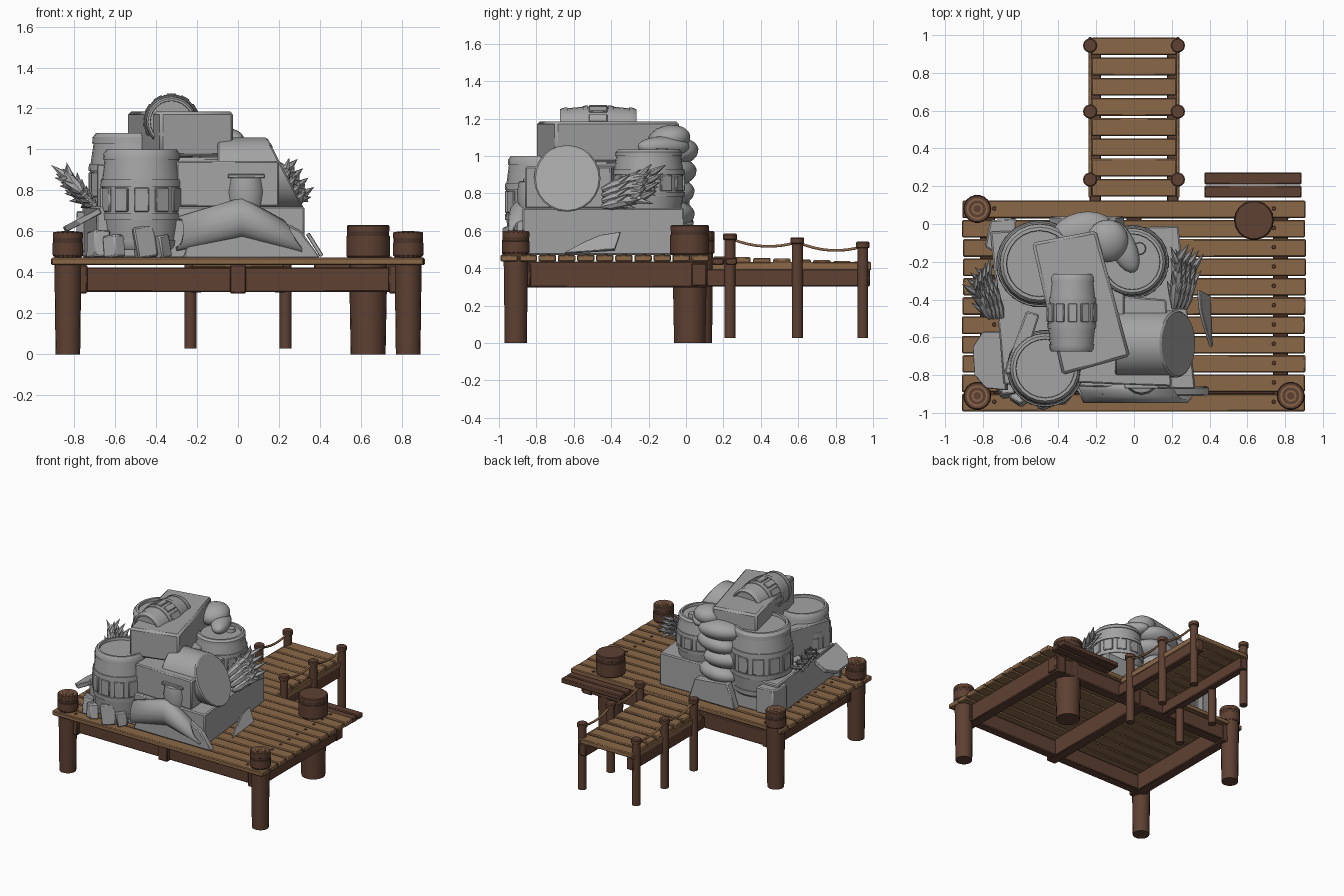
import bpy, bmesh, math, random
from mathutils import Vector, Matrix

if "Cube" in bpy.data.objects:
    bpy.data.objects.remove(bpy.data.objects["Cube"])

random.seed(4)


def material(name, rgb):
    m = bpy.data.materials.new(name)
    m.diffuse_color = (*rgb, 1)
    m.use_nodes = True
    m.node_tree.nodes["Principled BSDF"].inputs["Base Color"].default_value = m.diffuse_color
    return m


PLANK = material("plank_brown", (0.26, 0.14, 0.066))
DARK = material("dark_wood", (0.112, 0.052, 0.032))
BAND = material("post_band_brown", (0.075, 0.036, 0.023))
GREY = material("cargo_grey", (0.37, 0.37, 0.37))


def add(name, bm, mat, bevel=0):
    bmesh.ops.recalc_face_normals(bm, faces=bm.faces)
    me = bpy.data.meshes.new(name)
    bm.to_mesh(me)
    bm.free()
    me.materials.append(mat)
    ob = bpy.data.objects.new(name, me)
    bpy.context.collection.objects.link(ob)
    if bevel:
        b = ob.modifiers.new("bevel", 'BEVEL')
        b.width, b.segments = bevel, 1
    return ob


def box(name, x, y, z, mat, bevel=0.006):
    bm = bmesh.new()
    bmesh.ops.create_cube(bm, size=1)
    for v in bm.verts:
        v.co = [(a + b) / 2 + c * (b - a) for (a, b), c in zip((x, y, z), v.co)]
    return add(name, bm, mat, bevel)


def prism(name, pts, h, mat, place=None, bevel=0.008):
    """Extrude a flat outline upward by h, then place it."""
    bm = bmesh.new()
    face = bm.faces.new([bm.verts.new((x, y, 0)) for x, y in pts])
    ext = bmesh.ops.extrude_face_region(bm, geom=[face])
    for v in ext["geom"]:
        if isinstance(v, bmesh.types.BMVert):
            v.co.z += h
    if place:
        bm.transform(place)
    return add(name, bm, mat, bevel)


def lathe(name, profile, mat, place, seg=20):
    """Revolve (radius, height) points about z, closing both ends."""
    bm = bmesh.new()
    rings = [[bm.verts.new((r * math.cos(i * math.tau / seg), r * math.sin(i * math.tau / seg), z))
              for i in range(seg)] for r, z in profile]
    for a, b in zip(rings, rings[1:]):
        for i in range(seg):
            j = (i + 1) % seg
            bm.faces.new((a[i], a[j], b[j], b[i]))
    bm.faces.new(rings[0])
    bm.faces.new(rings[-1])
    bm.transform(place)
    return add(name, bm, mat)


def at(x, y, z, rx=0, ry=0, rz=0):
    return (Matrix.Translation((x, y, z)) @ Matrix.Rotation(math.radians(rz), 4, 'Z')
            @ Matrix.Rotation(math.radians(ry), 4, 'Y') @ Matrix.Rotation(math.radians(rx), 4, 'X'))


def blob(name, loc, size, rz=0, rx=0):
    bm = bmesh.new()
    bmesh.ops.create_icosphere(bm, subdivisions=3, radius=1)
    bm.transform(at(*loc, rx, 0, rz) @ Matrix.Diagonal((*size, 1)))
    return add(name, bm, GREY)


# Main deck planks with nail heads
pitch = 1.125 / 11
for i in range(11):
    y0 = -0.992 + i * pitch
    e = random.uniform(-0.004, 0.004)
    box("deck_plank", (-0.908 + e, 0.908 + e), (y0, y0 + pitch - 0.009), (0.436, 0.472), PLANK)
    for x in (-0.74, 0.74):
        lathe("deck_nail", [(0.011, 0), (0.009, 0.005)], DARK, at(x, y0 + pitch / 2, 0.472), 8)

# Beam frame below the deck
box("front_beam", (-0.83, 0.83), (-0.90, -0.83), (0.305, 0.425), DARK)
box("back_beam", (-0.83, 0.83), (0.03, 0.11), (0.305, 0.425), DARK)
for x in (-0.775, 0, 0.775):
    box("cross_beam", (x - 0.04, x + 0.04), (-0.93, 0.115), (0.298, 0.437), DARK)


# Mooring posts with a banded cap
def post(name, x, y, r0, r1, top, cap):
    lathe(name, [(r0, 0), (r1 * 0.95, 0.42), (r1 * 0.95, top - cap)], DARK, at(x, y, 0), 18)
    lathe(name + "_cap", [(r1, top - cap), (r1 * 1.08, top - cap + 0.008), (r1 * 1.08, top - 0.055),
                          (r1, top - 0.05), (r1, top - 0.035), (r1 * 1.06, top - 0.03),
                          (r1 * 1.06, top - 0.006), (r1, top)], DARK, at(x, y, 0), 18)
    lathe(name + "_band", [(r1 * 1.05, top - 0.055), (r1 * 1.05, top - 0.03)], BAND, at(x, y, 0), 18)


for x, y in ((-0.83, -0.91), (0.83, -0.91), (-0.83, 0.08)):
    post("corner_post", x, y, 0.06, 0.069, 0.598, 0.12)
    for r, h in ((0.056, 0.002), (0.030, 0.004)):
        lathe("post_ring", [(r, 0), (r, h)], PLANK, at(x, y, 0.598), 18)
        lathe("post_ring_gap", [(r - 0.01, 0), (r - 0.01, h + 0.001)], DARK, at(x, y, 0.598), 18)
post("large_post", 0.635, 0.02, 0.085, 0.098, 0.632, 0.16)

# Dark side step behind the large post
for y in (0.14, 0.21):
    box("side_step_plank", (0.372, 0.888), (y, y + 0.063), (0.418, 0.455), DARK)

# Narrow walkway, sloping slightly down
for i in range(8):
    y0 = 0.145 + i * 0.107
    z = 0.463 - 0.028 * i / 7
    box("walkway_plank", (-0.225, 0.225), (y0, y0 + 0.094), (z - 0.038, z), PLANK)
for s in (-1, 1):
    box("walkway_beam", (s * 0.205 - 0.03, s * 0.205 + 0.03), (0.10, 0.985), (0.303, 0.396), DARK)
    box("walkway_edge", (s * 0.232 - 0.008, s * 0.232 + 0.008), (0.14, 0.99), (0.39, 0.432), PLANK, 0.003)
    tops = [(0.235, 0.585), (0.595, 0.565), (0.945, 0.542)]
    for y, t in tops:
        lathe("rail_post", [(0.030, 0.028), (0.030, t - 0.035), (0.038, t - 0.03), (0.038, t - 0.006),
                            (0.032, t)], DARK, at(s * 0.232, y, 0), 14)
    for (ya, za), (yb, zb) in zip(tops, tops[1:]):
        cu = bpy.data.curves.new("rail_rope", 'CURVE')
        cu.dimensions, cu.bevel_depth, cu.bevel_resolution = '3D', 0.008, 1
        sp = cu.splines.new('POLY')
        sp.points.add(8)
        for k, p in enumerate(sp.points):
            t = k / 8
            p.co = (s * 0.232, ya + (yb - ya) * t, za + (zb - za) * t - 0.025 - 0.13 * t * (1 - t), 1)
        cu.materials.append(PLANK)
        bpy.context.collection.objects.link(bpy.data.objects.new("rail_rope", cu))

# Crates of the cargo pile
prism("bottom_crate", [(-0.69, -0.85), (0.325, -0.875), (0.235, -0.01), (-0.76, -0.04)], 0.25, GREY, at(0, 0, 0.472))
prism("middle_crate", [(-0.30, -0.84), (0.20, -0.86), (0.17, -0.40), (-0.30, -0.36)], 0.225, GREY, at(0, 0, 0.72))
prism("inner_crate", [(-0.45, -0.62), (-0.05, -0.62), (-0.05, -0.1), (-0.45, -0.1)], 0.25, GREY, at(0, 0, 0.71))
prism("top_crate", [(-0.54, -0.10), (-0.20, -0.035), (-0.02, -0.70), (-0.38, -0.80)], 0.22, GREY, at(0, 0, 0.965), 0.015)


# Barrels with bulging staves, hoops and recessed lids
def barrel(name, r, h, place):
    pr = [(r * 0.86, 0), (r * 0.93, h * 0.04), (r * 0.94, h * 0.1), (r * 0.91, h * 0.1), (r * 0.975, h * 0.3),
          (r * 1.01, h * 0.3), (r * 1.02, h * 0.37), (r * 0.985, h * 0.37)]
    pr += [(a, h - b) for a, b in reversed(pr)]
    lathe(name, [(r * 0.78, 0.02), (r * 0.8, 0)] + pr + [(r * 0.78, h), (r * 0.77, h - 0.02)], GREY, place, 24)
    for i in range(12):
        a = i * math.tau / 12
        bm = bmesh.new()
        bmesh.ops.create_cube(bm, size=1)
        bm.transform(place @ Matrix.Rotation(a, 4, 'Z') @ Matrix.Translation((r * 0.97, 0, h / 2))
                     @ Matrix.Diagonal((0.02, r * 0.36, h * 0.24, 1)))
        add(name + "_stave", bm, GREY, 0.004)


barrel("front_barrel", 0.2, 0.49, at(-0.47, -0.765, 0.51))
barrel("back_left_barrel", 0.225, 0.50, at(-0.50, -0.21, 0.58))
barrel("back_right_barrel", 0.19, 0.36, at(-0.01, -0.20, 0.675))
barrel("top_barrel", 0.132, 0.41, at(-0.325, -0.265, 1.135, 90, 0, 0))
lathe("barrel_plug", [(0.035, 0), (0.03, 0.03)], GREY, at(0.03, -0.13, 1.01), 12)

# Thick log with a slanted cut end
bm = bmesh.new()
bmesh.ops.create_cone(bm, cap_ends=True, segments=24, radius1=0.178, radius2=0.178, depth=1)
for v in bm.verts:
    y, z = v.co.x - 0.635, v.co.y + 0.88
    v.co = (-0.10 if v.co.z < 0 else 0.235 - 0.52 * (z - 0.88), y, z)
add("slanted_log", bm, GREY, 0.008)

# Small keg set into the middle crate front
lathe("small_keg", [(0.085, 0), (0.095, 0.07), (0.085, 0.14), (0.07, 0.145)], GREY, at(0.04, -0.81, 0.722), 16)
box("keg_slot", (-0.05, 0.13), (-0.872, -0.84), (0.86, 0.88), GREY, 0.004)

# Rolled sheet leaning on the front of the pile
bm = bmesh.new()
rows = []
for i in range(9):
    a = math.radians(-20 + i * 25)
    oy, oz = -0.875 - 0.075 * math.sin(a), 0.085 * math.cos(a)
    rows.append([bm.verts.new((-0.30 + 0.13 * i / 8 * (1 - i / 8), oy, 0.59 + oz)),
                 bm.verts.new((0.02, oy, 0.665 + oz * 1.2)),
                 bm.verts.new((0.20 + 0.13 * i / 8, oy, 0.575 + oz))])
for a, b in zip(rows, rows[1:]):
    for k in range(2):
        bm.faces.new((a[k], a[k + 1], b[k + 1], b[k]))
ob = add("rolled_sheet", bm, GREY)
ob.modifiers.new("thickness", 'SOLIDIFY').thickness = 0.02
prism("sheet_foot", [(-0.27, 0.472), (0.40, 0.472), (0.31, 0.60), (0.05, 0.74), (-0.18, 0.70)], 0.05, GREY,
      Matrix.Translation((0, -0.86, 0)) @ Matrix.Rotation(math.pi / 2, 4, 'X'))

# Slumped sacks stacked at the back
for k, (x, y, z, w) in enumerate([(-0.27, -0.08, 0.56, 0.17), (-0.24, -0.07, 0.68, 0.17), (-0.29, -0.07, 0.80, 0.16),
                                  (-0.23, -0.06, 0.91, 0.17), (-0.27, -0.05, 1.02, 0.17), (-0.14, -0.09, 1.09, 0.11)]):
    blob("sack", (x, y, z), (w, 0.115, 0.075), (-1) ** k * 12, 10)
blob("sack_side", (-0.06, -0.12, 1.05), (0.07, 0.15, 0.055), 25)


# Grain ears with sharp awns
def ear(base, tip):
    base, tip = Vector(base), Vector(tip)
    d = tip - base
    q = d.to_track_quat('Z', 'Y').to_matrix().to_4x4()
    n = d.length
    lathe("grain_ear", [(0.012, 0), (0.03, n * 0.2), (0.03, n * 0.6), (0.004, n)], GREY, Matrix.Translation(base) @ q, 8)
    for k in range(10):
        f = 0.15 + 0.075 * k
        spin = Matrix.Rotation(k * 2.4, 4, 'Z') @ Matrix.Rotation(0.45, 4, 'Y')
        lathe("grain_awn", [(0.008, 0), (0.02, 0.03), (0.013, 0.065), (0.001, 0.115)], GREY,
              Matrix.Translation(base + d * f) @ q @ spin, 6)


for k in range(4):
    ear((-0.70 - 0.02 * k, -0.50, 0.73 + 0.02 * k), (-0.79 - 0.02 * k, -0.24 - 0.03 * k, 0.78 + 0.035 * k))
    ear((0.21 + 0.02 * k, -0.45, 0.82 - 0.03 * k), (0.24 + 0.025 * k, -0.14 - 0.02 * k, 0.92 - 0.045 * k))

# Broken shards around the base
upright = Matrix.Rotation(math.pi / 2, 4, 'X')
prism("right_shard", [(-0.65, 0.0), (-0.38, 0.02), (-0.35, 0.13), (-0.46, 0.11), (-0.54, 0.07)], 0.02, GREY,
      Matrix.Translation((0.40, 0, 0.475)) @ Matrix.Rotation(math.radians(-32), 4, 'Y')
      @ Matrix.Rotation(math.pi / 2, 4, 'Z') @ upright, 0.003)
prism("left_shard", [(-0.86, -0.65), (-0.80, -0.57), (-0.67, -0.57), (-0.66, -0.88), (-0.78, -0.87), (-0.85, -0.80)],
      0.03, GREY, Matrix.Translation((0, 0, 0.2)) @ Matrix.Shear('XY', 4, (0, 0)) @ at(-0.7, 0, 0.47, 0, -28)
      @ Matrix.Translation((0.7, 0, 0)), 0.004)
prism("left_slab", [(-0.69, -0.79), (-0.57, -0.46), (-0.50, -0.48), (-0.60, -0.80)], 0.28, GREY, at(0, 0, 0.65))
prism("left_back_shard", [(-0.79, -0.12), (-0.76, 0.02), (-0.62, 0.03), (-0.66, -0.2)], 0.2, GREY, at(0, 0, 0.5))
prism("back_plate", [(-0.45, 0.0), (-0.05, 0.0), (-0.1, 0.16), (-0.38, 0.19)], 0.06, GREY, at(0, 0.04, 0.472) @ upright)
for x, y, s in ((-0.60, -0.93, 0.05), (-0.44, -0.92, 0.07), (-0.68, -0.88, 0.06), (-0.36, -0.90, 0.05)):
    prism("rubble", [(-s, -s * 0.5), (s * 0.7, -s * 0.6), (s, s * 0.6), (-s * 0.5, s * 0.7)], s * 2.2, GREY,
          at(x, y, 0.472, 6, 8, 35 * x * 10))

# Keep hard edges, smooth the round parts
for ob in bpy.data.objects:
    if ob.type == 'MESH':
        ob.select_set(True)
        bpy.context.view_layer.objects.active = ob
bpy.ops.object.shade_smooth_by_angle(angle=math.radians(32))
